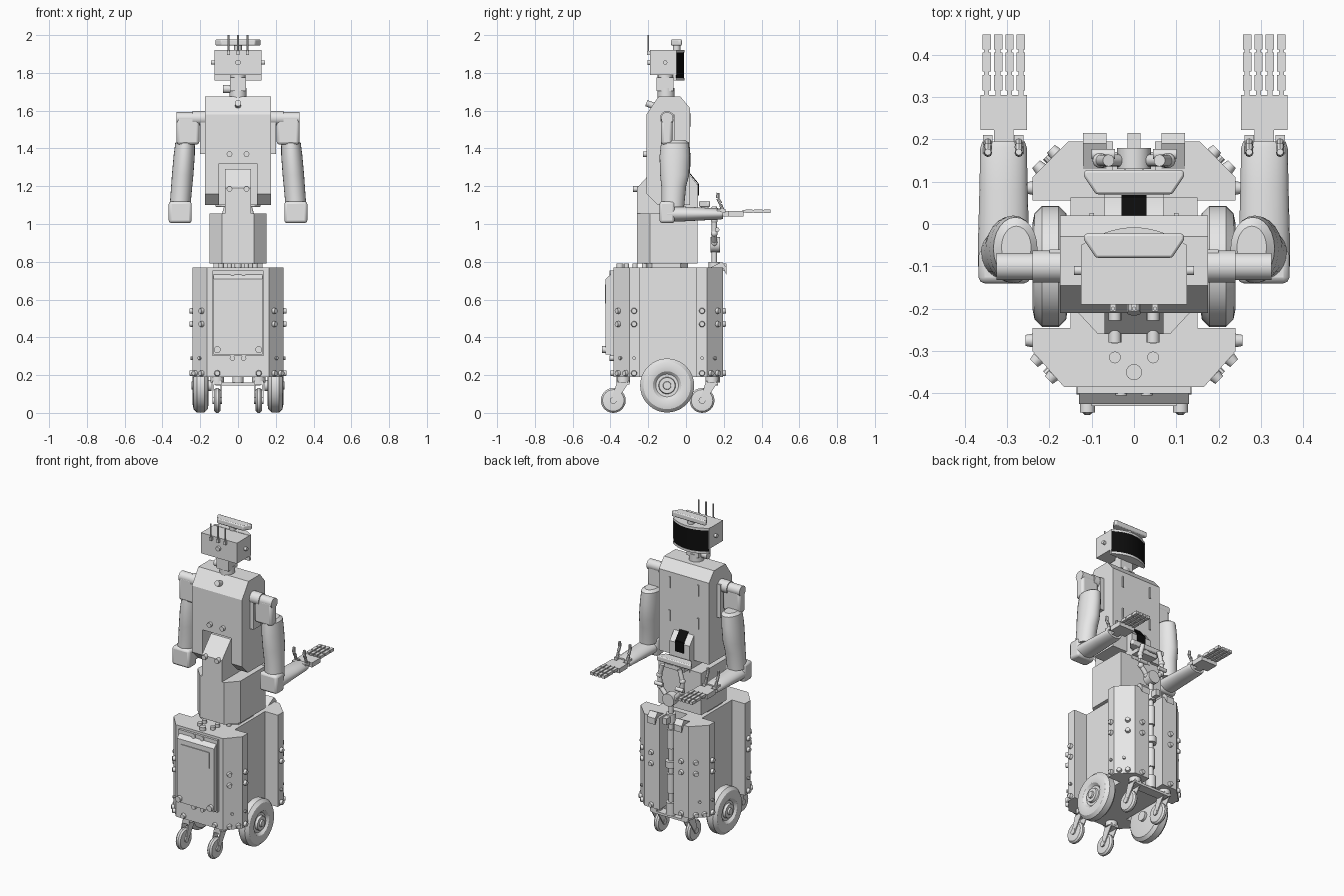
import bpy, bmesh, math
from mathutils import Vector, Matrix


def material(name, c):
    m = bpy.data.materials.new(name)
    m.diffuse_color = (*c, 1)
    return m


GREY = material("light grey", (0.8, 0.8, 0.8))
BLACK = material("screen black", (0.004, 0.004, 0.004))
new = bmesh.new
SIDES = (-1, 1)


def finish(bm, name, mat=GREY, bevel=0):
    bmesh.ops.recalc_face_normals(bm, faces=bm.faces)
    me = bpy.data.meshes.new(name)
    bm.to_mesh(me)
    bm.free()
    me.materials.append(mat)
    ob = bpy.data.objects.new(name, me)
    bpy.context.collection.objects.link(ob)
    if bevel:
        b = ob.modifiers.new("bevel", 'BEVEL')
        b.width, b.segments = bevel, 2


def box(bm, x, y, z):
    m = Matrix.LocRotScale(Vector([sum(a) / 2 for a in (x, y, z)]), None,
                           Vector([abs(a[1] - a[0]) for a in (x, y, z)]))
    bmesh.ops.create_cube(bm, size=1, matrix=m)


def cyl(bm, a, b, r, r2=None, n=16):
    a, b = Vector(a), Vector(b)
    d = b - a
    m = Matrix.Translation((a + b) / 2) @ d.to_track_quat('Z', 'Y').to_matrix().to_4x4()
    bmesh.ops.create_cone(bm, cap_ends=True, segments=n, radius1=r,
                          radius2=r if r2 is None else r2, depth=d.length, matrix=m)


def ball(bm, c, r):
    bmesh.ops.create_uvsphere(bm, u_segments=16, v_segments=10, radius=r, matrix=Matrix.Translation(c))


def skin(bm, rings):
    rs = [[bm.verts.new(p) for p in ring] for ring in rings]
    for p, q in zip(rs, rs[1:]):
        for i in range(len(p)):
            j = (i + 1) % len(p)
            bm.faces.new((p[i], p[j], q[j], q[i]))
    bm.faces.new(rs[0])
    bm.faces.new(rs[-1])


def plan(bm, pts, z0, z1):       # xy outline extruded upward
    skin(bm, [[(x, y, z) for x, y in pts] for z in (z0, z1)])


def side(bm, pts, x0, x1):       # yz outline extruded across
    skin(bm, [[(x, y, z) for y, z in pts] for x in (x0, x1)])


def loft(bm, axis, rings, n=24):  # rings: position, centre a/b, radius a/b
    out = []
    for t, ca, cb, ra, rb in rings:
        ring = []
        for i in range(n):
            w = 2 * math.pi * i / n
            p = [ca + ra * math.cos(w), cb + rb * math.sin(w)]
            p.insert(axis, t)
            ring.append(p)
        out.append(ring)
    skin(bm, out)


def sym(half):
    return half + [(-x, y) for x, y in reversed(half)]


# base with wheel recesses and a slot for the central arm
bm = new()
plan(bm, sym([(.05, .06), (.05, .195), (.155, .195), (.24, .11), (.24, .055), (.15, .055),
              (.15, -.245), (.24, -.245), (.24, -.30), (.165, -.385)]), .19, .77)
finish(bm, "base_body")
bm = new()
plan(bm, sym([(.08, .01), (.13, -.03), (.13, -.18), (.08, -.21)]), .76, .80)
finish(bm, "waist_collar")

# battery door on the front of the base
bm = new()
box(bm, (-.135, .135), (-.40, -.38), (.30, .755))
side(bm, [(-.39, .31), (-.425, .31), (-.425, .71), (-.39, .74)], -.13, .13)
for s in SIDES:
    cyl(bm, (.11 * s, -.42, .335), (.11 * s, -.445, .335), .018)
box(bm, (-.1, .1), (-.43, -.42), (.67, .68))
box(bm, (.09, .1), (-.43, -.42), (.58, .68))
finish(bm, "battery_door")

# bolts around the base
bm = new()
d = .7071
for s in SIDES:
    for z in (.21, .47, .54):
        spots = [(.24, -.275, 1, 0), (.19, -.357, d, -d), (.24, .085, 1, 0), (.185, .166, d, d)]
        if z < .3:
            spots += [(.225, -.317, d, -d), (.22, .13, d, d), (.11, -.385, 0, -1)]
        spots += [(.105, .195, 0, 1)]
        for x, y, u, v in spots:
            cyl(bm, (x * s, y, z), ((x + u * .016) * s, y + v * .016, z), .016, .013, 12)
    for x, y, u, v in ((.24, -.275, 1, 0), (.2, -.345, d, -d), (.24, .085, 1, 0), (.2, .15, d, d)):
        cyl(bm, (x * s, y, .29), ((x + u * .012) * s, y + v * .012, .29), .009, n=8)
    for z in (.29, .74):
        cyl(bm, (.03 * s, -.385, z), (.03 * s, -.405, z), .014, n=12)
    for x, y in ((.09, -.22), (.045, -.27), (.045, -.315)):
        cyl(bm, (x * s, y, .77), (x * s, y, .79), .014, n=12)
cyl(bm, (0, -.35, .77), (0, -.35, .79), .019)
finish(bm, "base_bolts")

# drive wheels
for s in SIDES:
    bm = new()
    prof = [(.155, .09), (.16, .125), (.178, .143), (.217, .143), (.235, .125), (.24, .1),
            (.235, .075), (.22, .06), (.22, .045), (.235, .042), (.235, .022), (.245, .02)]
    loft(bm, 0, [(x * s, -.10, .145, r, r) for x, r in prof], 36)
    cyl(bm, (.14 * s, -.1, .145), (.18 * s, -.1, .145), .03)
    finish(bm, "drive_wheel")
    # swivel casters
    for y in (-.385, .085):
        bm = new()
        loft(bm, 0, [(.11 * s + x, y, .066, r, r) for x, r in
                     ((-.018, .04), (-.016, .057), (-.006, .066), (.006, .066), (.016, .057), (.018, .04))])
        finish(bm, "caster_wheel")
        bm = new()
        for k in SIDES:
            x = .11 * s + k * .021
            side(bm, [(y - .015, .055), (y + .01, .05), (y + .085, .165), (y + .02, .165)], x - .003, x + .003)
        cyl(bm, (.11 * s - .026, y, .066), (.11 * s + .026, y, .066), .018)
        box(bm, (.11 * s - .024, .11 * s + .024), (y + .02, y + .085), (.15, .17))
        cyl(bm, (.11 * s, y + .053, .16), (.11 * s, y + .053, .195), .035)
        finish(bm, "caster_fork")

# waist and mast
bm = new()
plan(bm, sym([(.09, .062), (.15, .062), (.15, -.19), (.085, -.26)]), .79, 1.055)
finish(bm, "waist")
bm = new()
side(bm, [(-.26, 1.04), (-.26, 1.19), (-.17, 1.29), (-.05, 1.29), (.01, 1.27), (.064, 1.205), (.064, 1.04)], -.07, .07)
finish(bm, "mast")
bm = new()
side(bm, [(.015, 1.269), (.06, 1.215), (.064, 1.218), (.019, 1.272)], -.03, .03)
box(bm, (-.03, .03), (.06, .068), (1.15, 1.215))
finish(bm, "belly_screen", BLACK)

# torso: two flanks and a centre with the notch for the mast
bm = new()
top = [(.02, 1.615), (-.03, 1.675), (-.145, 1.675), (-.21, 1.58)]
for s in SIDES:
    side(bm, top + [(-.21, 1.16), (-.15, 1.10), (.02, 1.10)], .1 * s, .175 * s)
side(bm, top + [(-.21, 1.32), (-.12, 1.32), (-.12, 1.10), (.02, 1.10)], -.1, .1)
bmesh.ops.remove_doubles(bm, verts=bm.verts, dist=.0005)
finish(bm, "torso")
bm = new()
for s in SIDES:
    for z in (1.34, 1.55):
        box(bm, (.1 * s - .005, .1 * s + .005), (.01, .026), (z - .035, z + .035))
    cyl(bm, (.045 * s, -.2, 1.37), (.045 * s, -.228, 1.37), .015)
    cyl(bm, (.045 * s, -.25, 1.185), (.045 * s, -.28, 1.185), .015)
cyl(bm, (0, -.17, 1.625), (0, -.21, 1.64), .017)
finish(bm, "torso_fittings")

# neck
bm = new()
cyl(bm, (0, -.105, 1.66), (0, -.105, 1.72), .045)
box(bm, (-.042, .042), (-.155, -.065), (1.705, 1.775))
cyl(bm, (-.03, -.11, 1.715), (-.08, -.11, 1.715), .022)
cyl(bm, (0, -.11, 1.77), (0, -.11, 1.80), .04)
finish(bm, "neck")

# head with curved visor, ears and aerials
bm = new()
box(bm, (-.125, .125), (-.19, -.05), (1.79, 1.92))
xs = [.125 - .25 * i / 16 for i in range(17)]
arc = lambda o: [(x, -.052 + o + .042 * (1 - (x / .125) ** 2)) for x in xs]
for z in (1.76, 1.908):
    plan(bm, arc(.002) + [(-.125, -.065), (.125, -.065)], z, z + .014)
box(bm, (-.125, .125), (-.065, -.053), (1.76, 1.92))
finish(bm, "head")
bm = new()
plan(bm, arc(0) + [(-.123, -.056), (.123, -.056)], 1.773, 1.909)
finish(bm, "visor", BLACK)
bm = new()
for s in SIDES:
    cyl(bm, (.12 * s, -.11, 1.855), (.142 * s, -.11, 1.855), .011)
cyl(bm, (0, -.185, 1.855), (0, -.205, 1.855), .014)
for x in (-.05, 0, .05):
    cyl(bm, (x, -.2, 1.905), (x, -.2, 2.0), .005, n=10)
    box(bm, (x - .007, x + .007), (-.207, -.185), (1.895, 1.915))
finish(bm, "ears_and_aerials")

# wide depth cameras on the head and at the belly
for y, z in ((-.08, 1.945), (.07, 1.09)):
    bm = new()
    plan(bm, [(-.09, y), (.09, y), (.12, y + .045), (.115, y + .058),
              (-.115, y + .058), (-.12, y + .045)], z, z + .032)
    finish(bm, "depth_camera", bevel=.006)
    bm = new()
    cyl(bm, (0, y + .03, z - .03), (0, y + .03, z + .005), .02)
    finish(bm, "camera_stalk")

# arms
for s in SIDES:
    bm = new()
    box(bm, (.17 * s, .20 * s), (-.13, -.06), (1.37, 1.58))
    cyl(bm, (.17 * s, -.1, 1.56), (.24 * s, -.1, 1.56), .038)
    cyl(bm, (.22 * s, -.1, 1.56), (.325 * s, -.1, 1.56), .032)
    finish(bm, "shoulder_joint")
    bm = new()
    box(bm, (.205 * s, .325 * s), (-.132, -.072), (1.42, 1.57))
    finish(bm, "shoulder_bracket", bevel=.015)
    bm = new()
    loft(bm, 2, [(z, x * s, y, a, b) for z, x, y, a, b in (
        (1.445, .278, -.055, .035, .05), (1.43, .28, -.058, .052, .074), (1.36, .285, -.06, .056, .08),
        (1.26, .293, -.06, .057, .077), (1.2, .298, -.065, .056, .066), (1.09, .307, -.07, .055, .06))])
    finish(bm, "upper_arm")
    bm = new()
    box(bm, (.245 * s, .367 * s), (-.14, -.06), (1.005, 1.12))
    finish(bm, "elbow", bevel=.014)
    bm = new()
    loft(bm, 1, [(y, .308 * s, 1.053, a, b) for y, a, b in (
        (-.1, .06, .042), (-.03, .06, .04), (.08, .057, .034), (.18, .055, .03), (.195, .05, .026))])
    finish(bm, "forearm")
    # hand: palm, four jointed fingers, two upright thumbs
    bm = new()
    box(bm, (.285 * s, .33 * s), (.19, .23), (1.04, 1.07))
    box(bm, (.253 * s, .362 * s), (.222, .305), (1.04, 1.07))
    for x in (.267, .294, .321, .348):
        for y0, y1 in ((.315, .352), (.36, .405), (.412, .447)):
            box(bm, (x * s - .01, x * s + .01), (y0, y1), (1.058, 1.076))
        box(bm, (x * s - .006, x * s + .006), (.30, .42), (1.061, 1.073))
    for x in (.272, .345):
        for a, b in (((.195, 1.07), (.183, 1.105)), ((.183, 1.108), (.168, 1.135)), ((.168, 1.137), (.17, 1.165))):
            cyl(bm, (x * s, *a), (x * s, *b), .01, .008, 8)
        box(bm, (x * s - .011, x * s + .011), (.165, .21), (1.06, 1.08))
    finish(bm, "hand")

# central third arm standing in the slot
bm = new()
y = .15
box(bm, (-.12, .12), (.11, .17), (.145, .16))
cyl(bm, (0, y, .15), (0, y, .86), .014)
for z0, z1, r in ((.16, .24, .03), (.3, .42, .024), (.46, .5, .032), (.58, .7, .024), (.74, .8, .03)):
    cyl(bm, (0, y, z0), (0, y, z1), r)
cyl(bm, (0, y - .02, .89), (0, y + .03, .89), .04)
for s in SIDES:
    pts = [(.03 * s, y, .9), (.075 * s, y, .95), (.08 * s, y, 1.02), (.06 * s, y, 1.09)]
    for a, b in zip(pts, pts[1:]):
        cyl(bm, a, b, .014)
        ball(bm, a, .018)
    cyl(bm, (.045 * s, y + .015, .97), (.1 * s, y + .015, .97), .012)
    side(bm, [(.13, .77), (.195, .77), (.215, .73), (.215, .77), (.19, .8)], .065 * s, .12 * s)
box(bm, (-.015, .015), (.17, .215), (.75, .79))
box(bm, (-.07, .07), (.05, .12), (1.06, 1.085))
finish(bm, "central_arm")

# smooth rounded parts, keep hard edges
for ob in bpy.context.collection.objects:
    ob.select_set(True)
    bpy.context.view_layer.objects.active = ob
bpy.ops.object.shade_smooth_by_angle(angle=math.radians(32))
